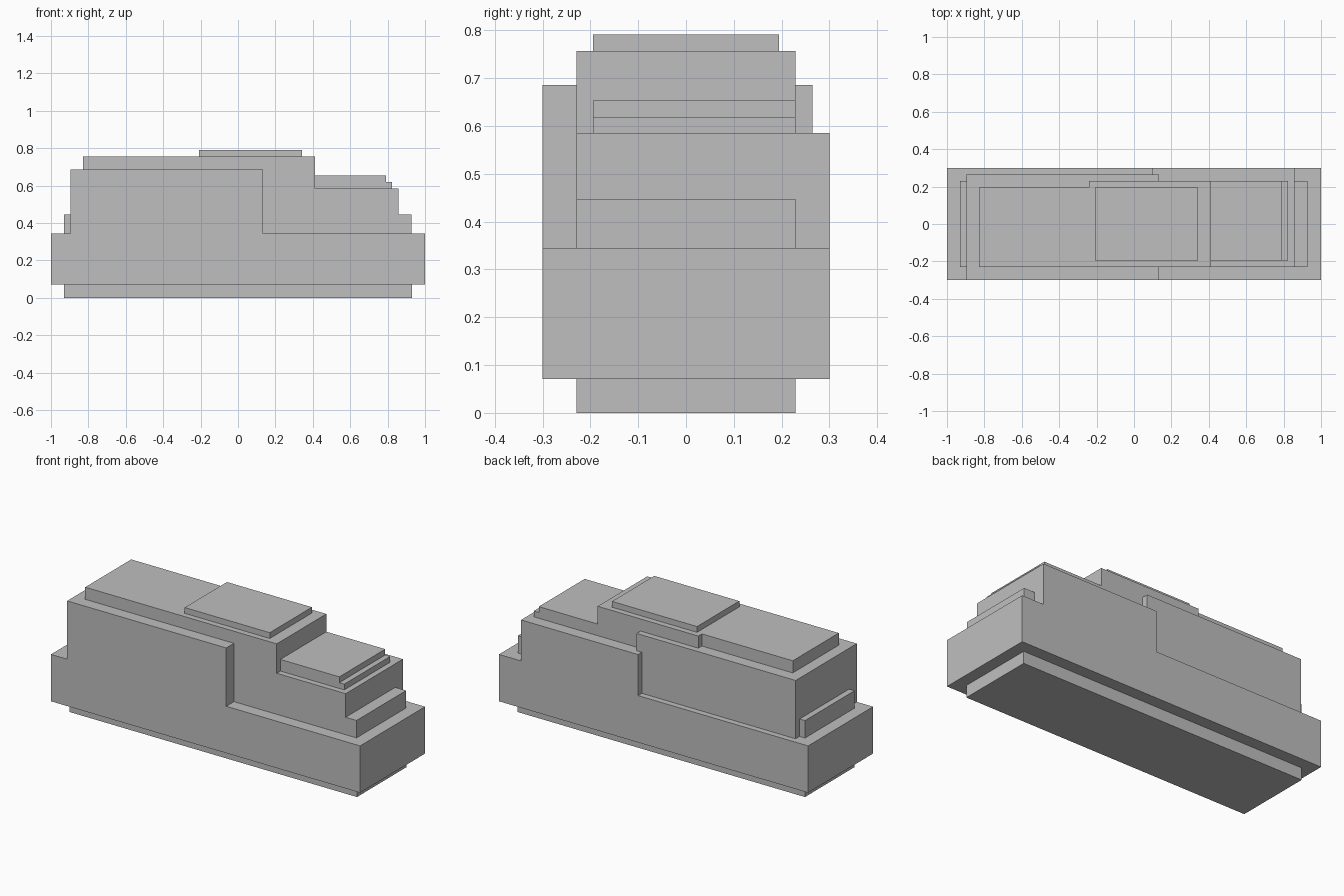
import bpy
import bmesh
from mathutils import Vector

cube = bpy.data.objects.get("Cube")
if cube:
    bpy.data.objects.remove(cube, do_unlink=True)

# Single plain grey for every part
grey = bpy.data.materials.new("plain_grey")
grey.use_nodes = True
colour = (0.52, 0.52, 0.52, 1.0)
grey.diffuse_color = colour
grey.node_tree.nodes["Principled BSDF"].inputs["Base Color"].default_value = colour


def box(name, low, high):
    """Axis-aligned block between two opposite corners."""
    low, high = Vector(low), Vector(high)
    bm = bmesh.new()
    bmesh.ops.create_cube(bm, size=1)
    bmesh.ops.scale(bm, vec=high - low, verts=bm.verts)
    bmesh.ops.translate(bm, vec=(low + high) / 2, verts=bm.verts)
    mesh = bpy.data.meshes.new(name)
    bm.to_mesh(mesh)
    bm.free()
    mesh.materials.append(grey)
    obj = bpy.data.objects.new(name, mesh)
    bpy.context.collection.objects.link(obj)
    return obj


# Shared levels
deck = 0.345
step = 0.585
shoulder = 0.686
roof = 0.757

# Recessed foot and full-width hull
box("foot", (-0.93, -0.229, 0), (0.93, 0.229, 0.071))
box("hull", (-1, -0.3, 0.071), (1, 0.3, deck))

# Low ledges at both ends
box("ledge_right", (-0.93, -0.229, deck), (-0.895, 0.229, 0.447))
box("ledge_left", (0.857, -0.229, deck), (0.927, 0.229, 0.447))

# Tall cabin flush with the front, stepped block flush with the back
box("cabin", (-0.895, -0.3, deck), (0.134, 0.265, shoulder))
box("step_block", (0.134, -0.229, deck), (0.857, 0.3, step))
box("step_block_overlap", (0.1, 0.265, deck), (0.134, 0.3, step))

# Raised roof with a notch along its back edge
box("roof_inner", (-0.828, -0.229, shoulder), (-0.24, 0.196, roof))
box("roof_outer", (-0.24, -0.229, shoulder), (0.134, 0.229, roof))
box("roof_end", (0.134, -0.229, step), (0.411, 0.229, roof))
box("roof_hatch", (-0.208, -0.195, roof), (0.342, 0.195, 0.791))

# Stepped slabs on the lower block
box("lower_slab", (0.411, -0.195, step), (0.824, 0.229, 0.619))
box("upper_slab", (0.411, -0.195, 0.619), (0.792, 0.229, 0.653))
